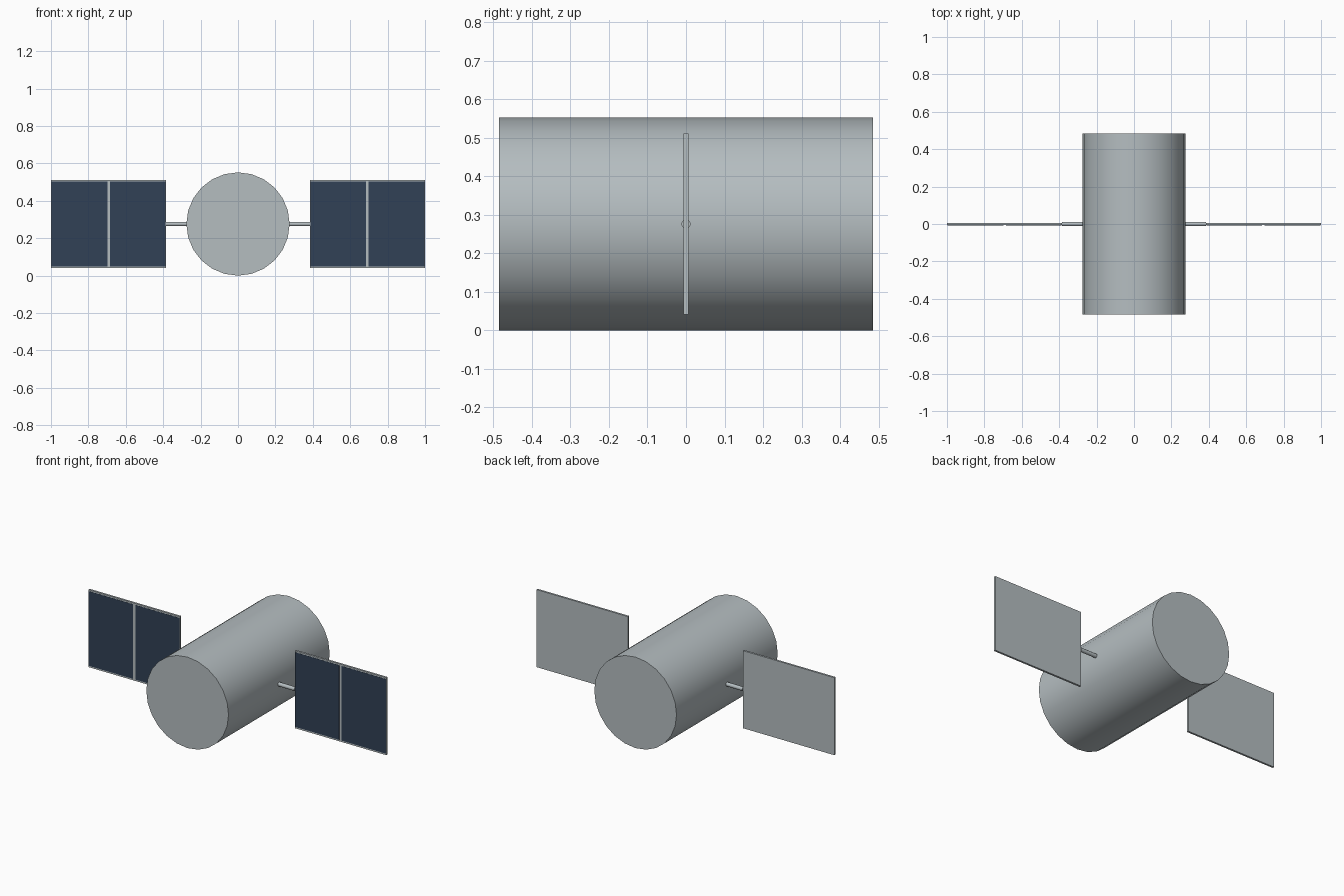
import bpy
import math

cube = bpy.data.objects.get("Cube")
if cube:
    bpy.data.objects.remove(cube, do_unlink=True)

AXIS_Z = 0.276


def material(name, color):
    mat = bpy.data.materials.new(name)
    mat.use_nodes = True
    mat.diffuse_color = (*color, 1)
    mat.node_tree.nodes["Principled BSDF"].inputs["Base Color"].default_value = (*color, 1)
    return mat


hull_grey = material("hull grey", (0.46, 0.51, 0.53))
cell_blue = material("cell blue", (0.031, 0.053, 0.092))


def box(name, x, y, z, mat):
    """Box spanning the given (low, high) ranges."""
    centre = [(a + b) / 2 for a, b in (x, y, z)]
    bpy.ops.mesh.primitive_cube_add(size=1, location=centre)
    obj = bpy.context.object
    obj.name = name
    obj.scale = [abs(b - a) for a, b in (x, y, z)]
    bpy.ops.object.transform_apply(location=False, rotation=False, scale=True)
    obj.data.materials.append(mat)
    return obj


def cylinder(name, sides, radius, length, x, rotation):
    bpy.ops.mesh.primitive_cylinder_add(vertices=sides, radius=radius, depth=length,
                                        location=(x, 0, AXIS_Z), rotation=rotation)
    obj = bpy.context.object
    obj.name = name
    bpy.ops.object.shade_smooth_by_angle(angle=math.radians(40))
    obj.data.materials.append(hull_grey)
    return obj


# Main drum, lying along the y axis
cylinder("body", 24, 0.276, 0.97, 0, (math.pi / 2, 0, 0))

# Strut and solar wing on each side
for side, s in (("left", 1), ("right", -1)):
    cylinder(f"{side}_strut", 12, 0.012, 0.135, s * 0.3175, (0, math.pi / 2, 0))
    box(f"{side}_panel", (s * 0.385, s * 1.0), (-0.006, 0.006),
        (AXIS_Z - 0.235, AXIS_Z + 0.235), hull_grey)
    # Two dark cells on the front, with a thin bar between them
    for part, inner, outer in (("inner", 0.387, 0.684), ("outer", 0.699, 0.998)):
        box(f"{side}_{part}_cell", (s * inner, s * outer), (-0.007, -0.005),
            (AXIS_Z - 0.226, AXIS_Z + 0.226), cell_blue)
